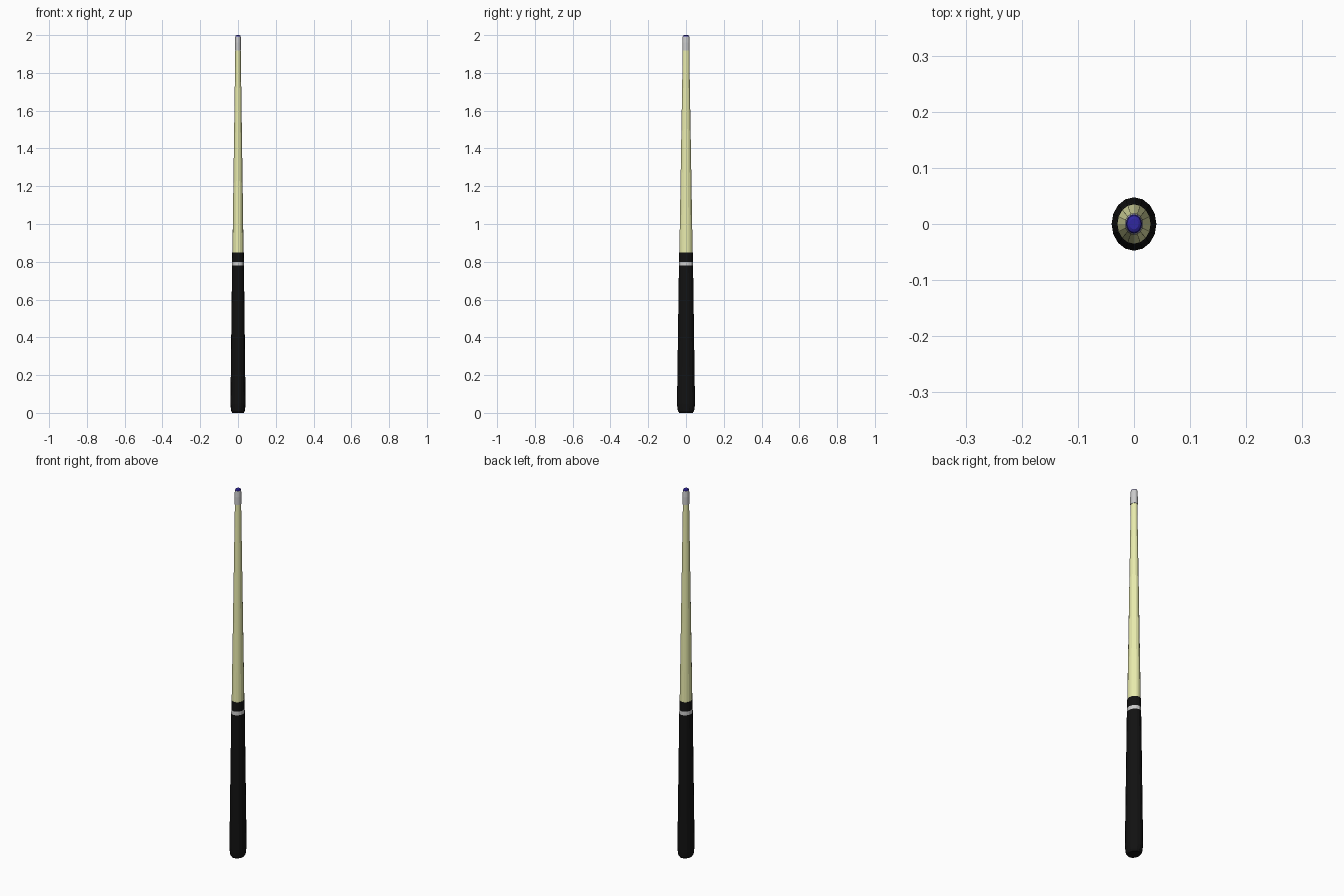
import bpy, bmesh, math

if "Cube" in bpy.data.objects:
    bpy.data.objects.remove(bpy.data.objects["Cube"])

SIDES = 16
DEPTH = 1.19  # the section is an ellipse, deeper in y than in x


def material(name, rgb):
    m = bpy.data.materials.new(name)
    m.diffuse_color = (*rgb, 1)
    m.use_nodes = True
    m.node_tree.nodes["Principled BSDF"].inputs["Base Color"].default_value = m.diffuse_color
    return m


def turned(name, profile, mat=None):
    """Capped elliptical lathe from (half width, height) pairs."""
    bm = bmesh.new()
    rings = []
    for r, z in profile:
        rings.append([bm.verts.new((r * math.cos(a), r * DEPTH * math.sin(a), z))
                      for a in (2 * math.pi * i / SIDES for i in range(SIDES))])
    for low, high in zip(rings, rings[1:]):
        for i in range(SIDES):
            j = (i + 1) % SIDES
            bm.faces.new((low[i], low[j], high[j], high[i]))
    bm.faces.new(rings[0][::-1])
    bm.faces.new(rings[-1])
    me = bpy.data.meshes.new(name)
    bm.to_mesh(me)
    bm.free()
    ob = bpy.data.objects.new(name, me)
    bpy.context.collection.objects.link(ob)
    if mat:
        me.materials.append(mat)
    return ob


black = material("black", (0.006, 0.006, 0.006))
wood = material("pale_wood", (0.82, 0.84, 0.42))
blue = material("blue_chalk", (0.03, 0.02, 0.35))

# Butt with rounded foot
turned("butt", [(0.030, 0), (0.036, 0.01), (0.039, 0.035), (0.040, 0.05),
                (0.0315, 0.78)], black)
# Light ring and black collar at the joint
turned("joint_ring", [(0.0315, 0.78), (0.0312, 0.80)])
turned("collar", [(0.0312, 0.80), (0.0305, 0.85)], black)
# Tapering shaft
turned("shaft", [(0.0295, 0.85), (0.0145, 1.92)], wood)
# Ferrule and tip
turned("ferrule", [(0.0165, 1.918), (0.0165, 1.96), (0.0145, 1.992)])
turned("tip", [(0.0142, 1.992), (0.0125, 1.997), (0.008, 2.0)], blue)
